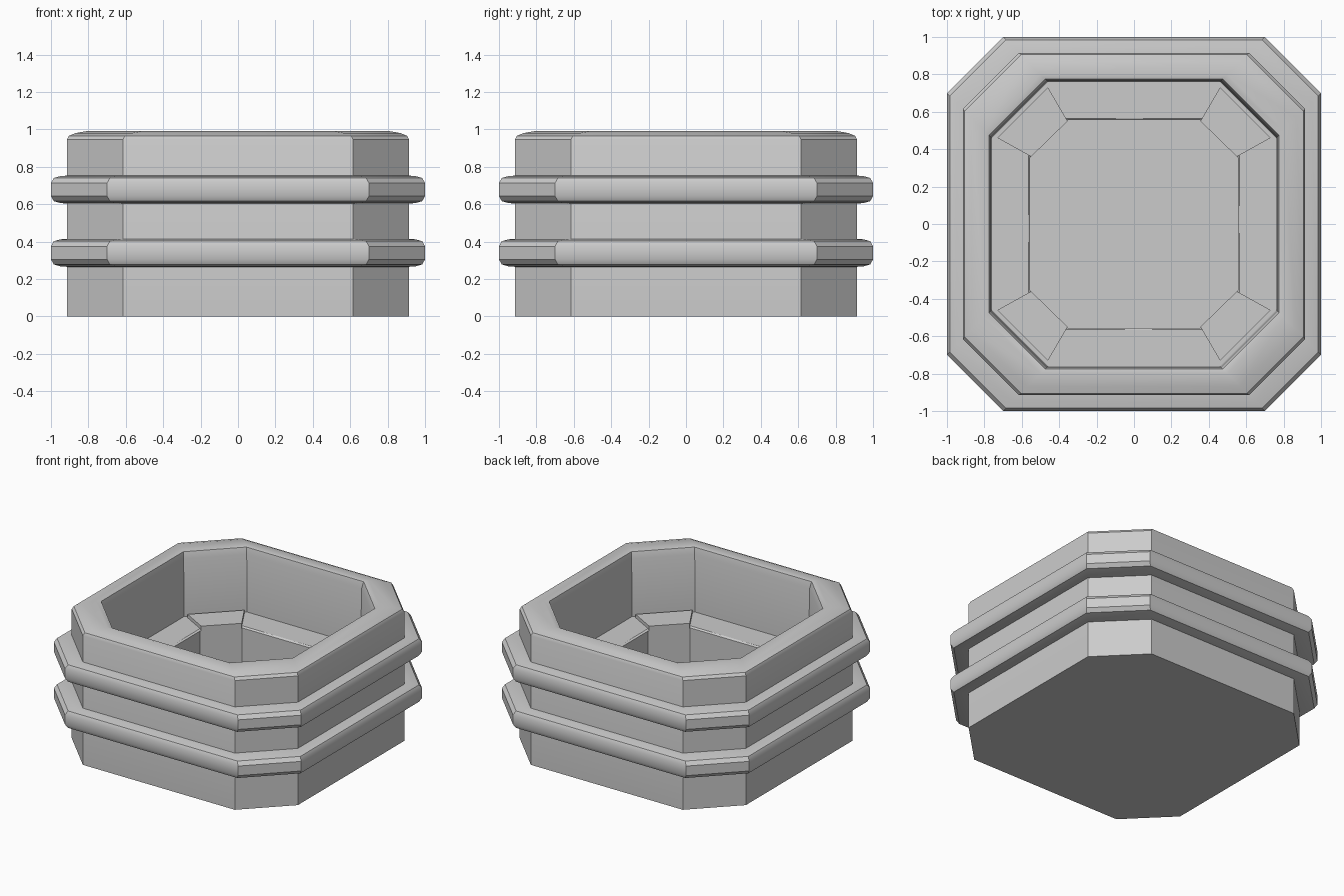
import bpy, bmesh
from math import radians

if "Cube" in bpy.data.objects:
    bpy.data.objects.remove(bpy.data.objects["Cube"])


def octagon(r, c, z):
    """Square of half-size r with corners cut so straight sides end at +-c."""
    return [(c, -r, z), (r, -c, z), (r, c, z), (c, r, z),
            (-c, r, z), (-r, c, z), (-r, -c, z), (-c, -r, z)]


def finish(name, bm):
    bmesh.ops.recalc_face_normals(bm, faces=bm.faces)
    mesh = bpy.data.meshes.new(name)
    bm.to_mesh(mesh)
    bm.free()
    obj = bpy.data.objects.new(name, mesh)
    bpy.context.collection.objects.link(obj)
    bpy.ops.object.select_all(action='DESELECT')
    obj.select_set(True)
    bpy.context.view_layer.objects.active = obj
    bpy.ops.object.shade_smooth_by_angle(angle=radians(32))
    return obj


def loft(name, profile, closed=False):
    """Skin octagon loops given as (half-size, corner cut, height)."""
    bm = bmesh.new()
    loops = [[bm.verts.new(p) for p in octagon(r, r - cut, z)]
             for r, cut, z in profile]
    pairs = list(zip(loops, loops[1:]))
    if closed:
        pairs.append((loops[-1], loops[0]))
    else:
        bm.faces.new(loops[0])
        bm.faces.new(loops[-1])
    for a, b in pairs:
        for i in range(8):
            j = (i + 1) % 8
            bm.faces.new((a[i], a[j], b[j], b[i]))
    return finish(name, bm)


# Body: outer wall, rounded rim, inner wall, ledge and sunken floor
loft("body", [
    (0.915, 0.30, 0.0), (0.915, 0.30, 0.945), (0.905, 0.30, 0.965),
    (0.87, 0.30, 0.98), (0.80, 0.30, 0.992), (0.775, 0.30, 0.985),
    (0.765, 0.30, 0.94), (0.76, 0.30, 0.52),
    (0.565, 0.20, 0.52), (0.555, 0.20, 0.51), (0.555, 0.20, 0.10)])

# Two raised bands around the body
for name, z in (("lower_band", 0.34), ("upper_band", 0.678)):
    loft(name, [
        (0.90, 0.30, z - 0.076), (0.95, 0.30, z - 0.072),
        (0.985, 0.30, z - 0.062), (1.0, 0.30, z - 0.035),
        (1.0, 0.30, z + 0.035), (0.985, 0.30, z + 0.062),
        (0.95, 0.30, z + 0.072), (0.90, 0.30, z + 0.076)], closed=True)

# Thin plates on the ledge, one in each corner
plate = [(0.355, 0.55), (0.55, 0.36), (0.73, 0.46), (0.46, 0.73)]
bm = bmesh.new()
base = bm.faces.new([bm.verts.new((x, y, 0.505)) for x, y in plate])
top = bmesh.ops.extrude_face_region(bm, geom=[base])
bmesh.ops.translate(bm, vec=(0, 0, 0.04),
                    verts=[v for v in top["geom"] if isinstance(v, bmesh.types.BMVert)])
plates = finish("corner_plates", bm)
mirror = plates.modifiers.new("four_corners", 'MIRROR')
mirror.use_axis = (True, True, False)
mirror.use_mirror_merge = False
